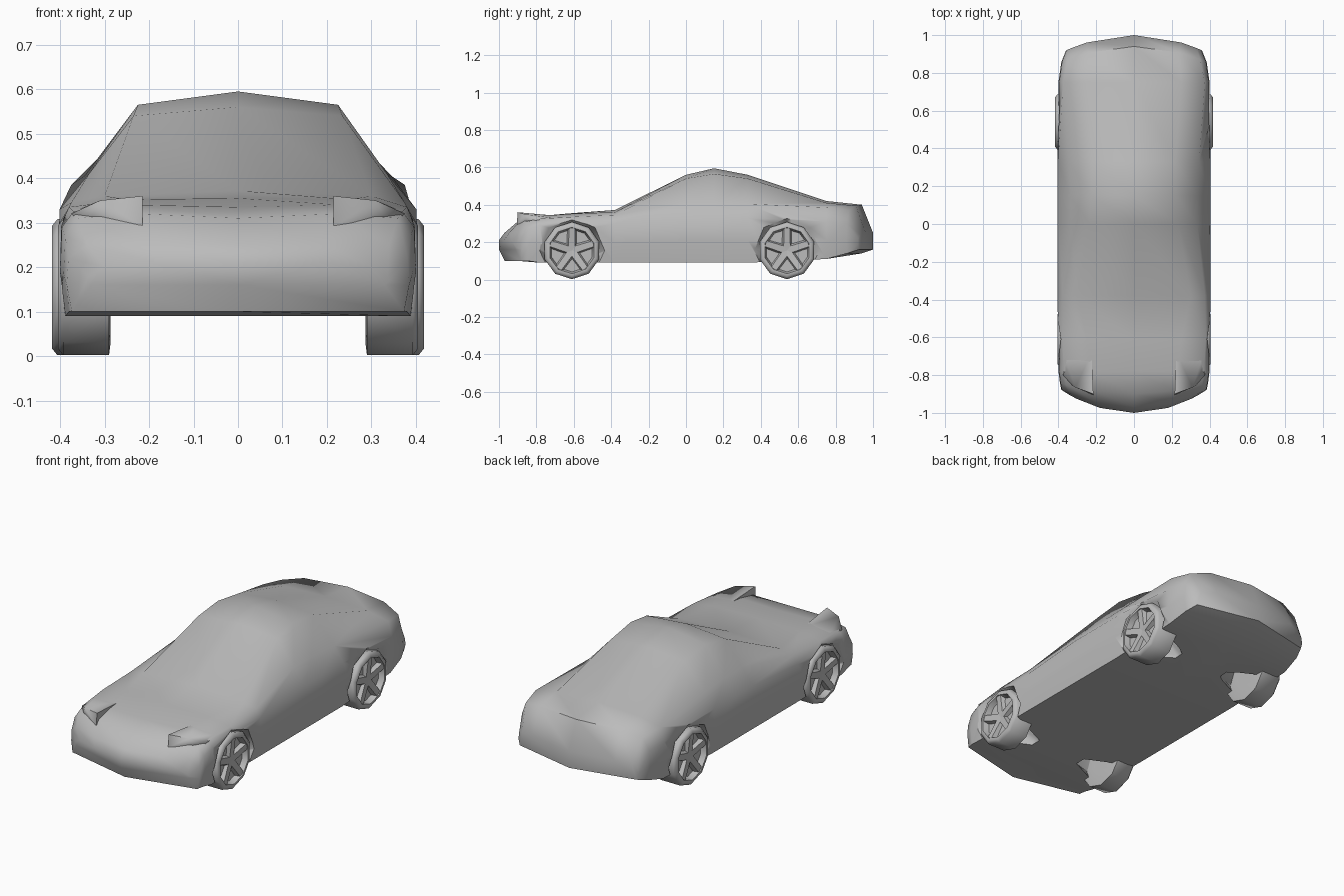
import bpy
import bmesh
from math import cos, sin, pi, radians
from mathutils import Vector

default = bpy.data.objects.get("Cube")
if default:
    bpy.data.objects.remove(default, do_unlink=True)

# Single plain paint
paint = bpy.data.materials.new("plain grey")
paint.use_nodes = True
colour = (0.5, 0.5, 0.5, 1)
paint.diffuse_color = colour
paint.node_tree.nodes["Principled BSDF"].inputs["Base Color"].default_value = colour


def finish(name, bm, smooth=True, angle=50):
    """Turn a bmesh into a named, painted and shaded object."""
    bmesh.ops.recalc_face_normals(bm, faces=bm.faces[:])
    mesh = bpy.data.meshes.new(name)
    bm.to_mesh(mesh)
    bm.free()
    mesh.materials.append(paint)
    obj = bpy.data.objects.new(name, mesh)
    bpy.context.collection.objects.link(obj)
    if smooth:
        shade(obj, angle)
    return obj


def activate(obj):
    bpy.ops.object.select_all(action="DESELECT")
    obj.select_set(True)
    bpy.context.view_layer.objects.active = obj


def shade(obj, angle):
    activate(obj)
    bpy.ops.object.shade_smooth_by_angle(angle=radians(angle))


def loft(bm, rings):
    """Skin a list of closed vertex loops and return their vertices."""
    loops = [[bm.verts.new(point) for point in ring] for ring in rings]
    for first, second in zip(loops, loops[1:]):
        count = len(first)
        for i in range(count):
            j = (i + 1) % count
            bm.faces.new((first[i], first[j], second[j], second[i]))
    return loops


def section(y, bow, width, floor, shoulder, belt_x, belt_z, top_x, top_z, centre):
    """One cross-section of the shell, bowed along y towards its edges."""
    half = [(width * 0.97, floor), (width, (floor + shoulder) / 2), (width * 0.99, shoulder),
            (belt_x, belt_z), (top_x, top_z)]
    outline = [(0, floor)] + half + [(0, centre)] + [(-x, z) for x, z in reversed(half)]
    return [(x, y + bow * (x / 0.4) ** 2, z) for x, z in outline]


# Body shell: y, bow, width, floor, shoulder, belt x and z, top x and z, centre
stations = [
    (-1, .13, .34, .16, .18, .3, .2, .18, .21, .21),
    (-.97, .1, .385, .1, .22, .34, .25, .2, .25, .25),
    (-.9, .06, .392, .1, .27, .36, .31, .22, .32, .31),
    (-.78, 0, .4, .09, .29, .37, .325, .23, .34, .335),
    (-.61, 0, .405, .09, .29, .38, .335, .25, .352, .355),
    (-.38, 0, .405, .09, .3, .375, .345, .3, .36, .372),
    (0, 0, .405, .09, .33, .335, .41, .235, .54, .56),
    (.15, 0, .405, .09, .33, .335, .41, .225, .565, .595),
    (.33, 0, .405, .09, .33, .345, .405, .22, .54, .56),
    (.75, 0, .4, .11, .31, .375, .385, .25, .41, .42),
    (.94, -.09, .385, .14, .3, .35, .37, .24, .395, .4),
    (1, -.1, .36, .16, .22, .33, .24, .25, .25, .25),
]
bm = bmesh.new()
loops = loft(bm, [section(*row) for row in stations])
# Close nose and tail with upright strips that follow the bow
for loop in (loops[0], loops[-1]):
    right, left = loop[:7], [loop[0]] + loop[:5:-1]
    for half in (right, left):
        a, b, c, d, e, f, g = half
        for corners in ((a, b, f, g), (b, c, e, f), (c, d, e)):
            bm.faces.new(corners)
body = finish("body", bm, smooth=False)

# Wheel wells that taper inwards to the floor
axles = {"front": (-0.61, 0.405), "rear": (0.54, 0.418)}
hub_z = 0.155
for side in (1, -1):
    for axle_y, _ in axles.values():
        bm = bmesh.new()
        rings = [[(side * x, axle_y + radius * cos(k * pi / 4),
                   height + radius * sin(k * pi / 4)) for k in range(8)]
                 for x, radius, height in ((0.15, 0.03, 0.09), (0.4, 0.175, hub_z),
                                           (0.6, 0.175, hub_z))]
        well = loft(bm, rings)
        bm.faces.new(well[0])
        bm.faces.new(well[-1])
        cutter = finish("well_cutter", bm, smooth=False)
        cutter.hide_render = True
        activate(body)
        cut = body.modifiers.new("well", "BOOLEAN")
        cut.operation = "DIFFERENCE"
        cut.solver = "EXACT"
        cut.object = cutter
        bpy.ops.object.modifier_apply(modifier=cut.name)
        bpy.data.objects.remove(cutter, do_unlink=True)
shade(body, 60)

# Raised headlights blending back into the fenders
lamp = [(.215, -.9, .36), (.31, -.865, .35), (.375, -.8, .32), (.37, -.68, .325),
        (.225, -.68, .34), (.215, -.905, .29), (.34, -.845, .29)]
for side, word in ((1, "left"), (-1, "right")):
    bm = bmesh.new()
    for x, y, z in lamp:
        bm.verts.new((side * x, y, z))
    bmesh.ops.convex_hull(bm, input=bm.verts[:])
    finish(word + "_headlight", bm, angle=80)


def wheel(name, side, y, outer):
    """Low-sided tyre with a dished rim, hub and five spokes."""
    sides = 10

    def ring(x, radius):
        turns = [pi / 2 + 2 * pi * k / sides for k in range(sides)]
        return [(side * x, y + radius * cos(t), hub_z + radius * sin(t)) for t in turns]

    bm = bmesh.new()
    profile = [(0.288, 0.06), (0.287, 0.13), (0.29, 0.153), (outer - 0.012, 0.153),
               (outer, 0.138), (outer, 0.124), (outer - 0.03, 0.114), (outer - 0.03, 0.03)]
    loops = loft(bm, [ring(x, radius) for x, radius in profile])
    bm.faces.new(loops[0])
    bm.faces.new(loops[-1])
    finish(name + "_wheel", bm, angle=60)

    bm = bmesh.new()
    for k in range(5):
        turn = pi / 2 + 2 * pi * k / 5
        along = Vector((0, cos(turn), sin(turn)))
        across = Vector((0, -sin(turn), cos(turn)))
        centre = Vector((0, y, hub_z))
        rings = []
        for reach, half, depth in ((0.0, 0.018, 0.018), (0.12, 0.016, 0.004)):
            base = centre + along * reach
            back = Vector((side * (outer - 0.035), 0, 0))
            face = Vector((side * (outer - depth), 0, 0))
            rings.append([base + back - across * half * 1.6, base + back + across * half * 1.6,
                          base + face + across * half, base + face - across * half])
        for loop in loft(bm, rings):
            bm.faces.new(loop)
    finish(name + "_spokes", bm, angle=30)


for axle, (axle_y, outer) in axles.items():
    for side, word in ((1, "left"), (-1, "right")):
        wheel(axle + "_" + word, side, axle_y, outer)
